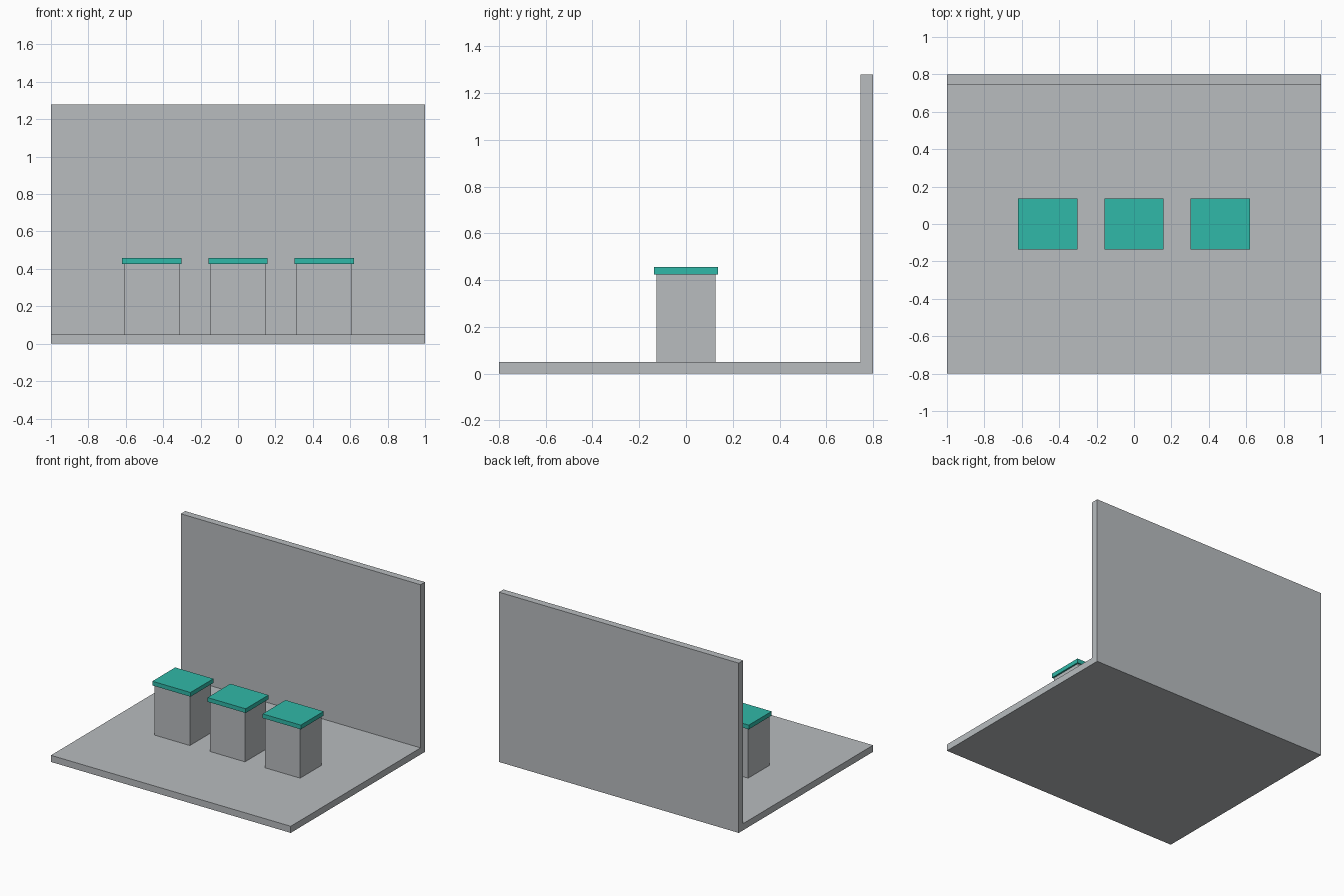
import bpy, bmesh

if "Cube" in bpy.data.objects:
    bpy.data.objects.remove(bpy.data.objects["Cube"])

def material(name, rgb):
    m = bpy.data.materials.new(name)
    m.diffuse_color = (*rgb, 1)
    m.use_nodes = True
    m.node_tree.nodes["Principled BSDF"].inputs["Base Color"].default_value = m.diffuse_color
    return m

grey = material("light_grey", (0.479, 0.503, 0.521))
teal = material("teal", (0.03, 0.479, 0.392))

def finish(name, bm, mat):
    bmesh.ops.recalc_face_normals(bm, faces=bm.faces)
    me = bpy.data.meshes.new(name)
    bm.to_mesh(me)
    bm.free()
    me.materials.append(mat)
    ob = bpy.data.objects.new(name, me)
    bpy.context.collection.objects.link(ob)

def box(name, x, w, d, z0, z1, mat):
    bm = bmesh.new()
    bmesh.ops.create_cube(bm, size=1)
    for v in bm.verts:
        v.co = (x + v.co.x * w, v.co.y * d, z0 + (v.co.z + 0.5) * (z1 - z0))
    finish(name, bm, mat)

# Floor and back wall: one L profile extruded along x
profile = [(-0.8, 0), (0.8, 0), (0.8, 1.28), (0.747, 1.28), (0.747, 0.05), (-0.8, 0.05)]
bm = bmesh.new()
face = bm.faces.new([bm.verts.new((-1, y, z)) for y, z in profile])
ext = bmesh.ops.extrude_face_region(bm, geom=[face])
bmesh.ops.translate(bm, vec=(2, 0, 0),
                    verts=[g for g in ext["geom"] if isinstance(g, bmesh.types.BMVert)])
finish("floor_and_back_wall", bm, grey)

# Three pedestals with overhanging teal tops
for side, x in (("left", -0.46), ("middle", 0), ("right", 0.46)):
    box(side + "_pedestal", x, 0.294, 0.252, 0.05, 0.425, grey)
    box(side + "_pedestal_top", x, 0.318, 0.272, 0.425, 0.457, teal)
